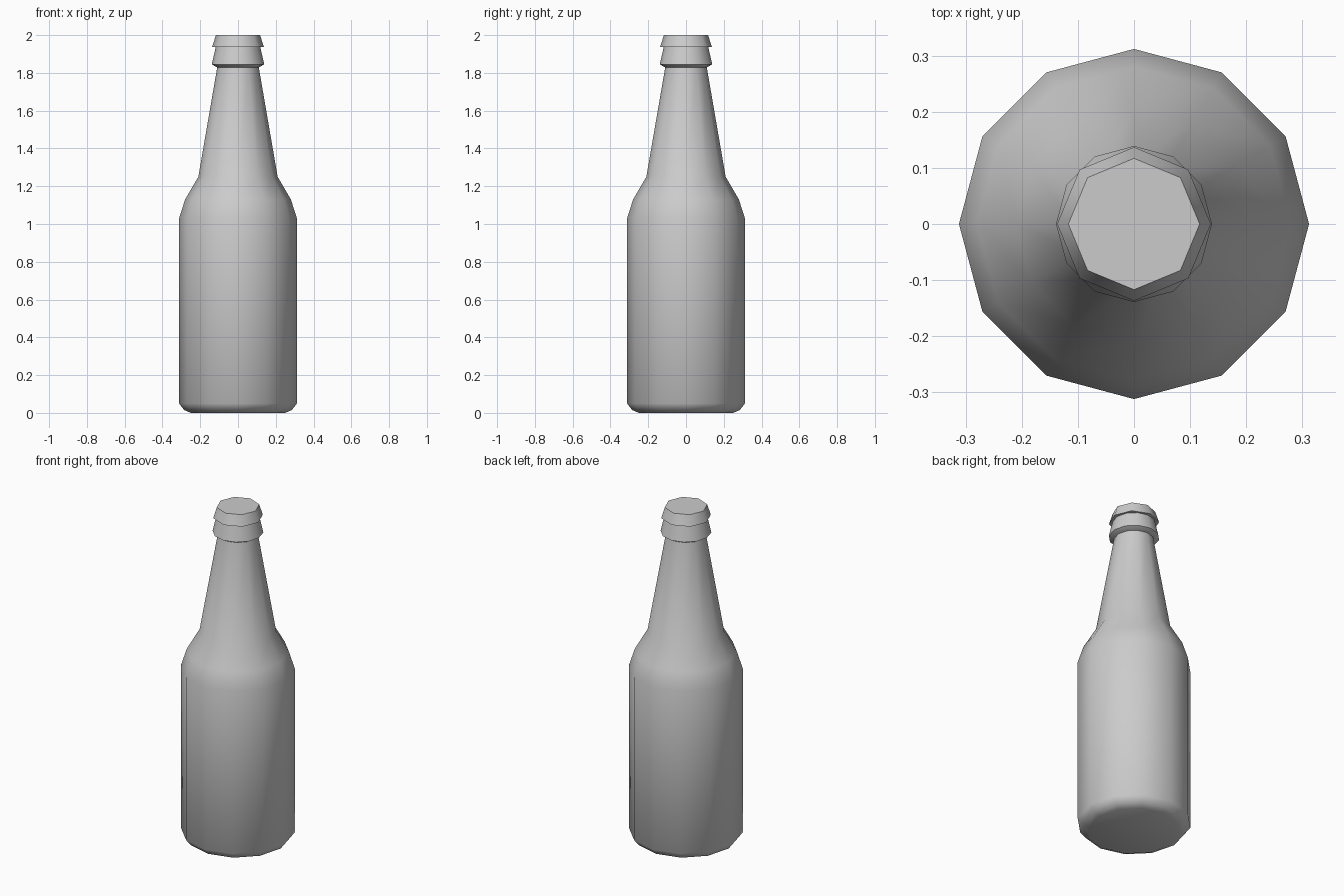
import bpy
import bmesh
import math

cube = bpy.data.objects.get("Cube")
if cube:
    bpy.data.objects.remove(cube)

# Single plain grey material
grey = bpy.data.materials.new("plain_grey")
grey.use_nodes = True
colour = (0.6, 0.6, 0.6, 1)
grey.diffuse_color = colour
grey.node_tree.nodes["Principled BSDF"].inputs["Base Color"].default_value = colour


def lathe(name, profile, sides, smooth_angle):
    """Spin a (radius, height) profile around z and close both ends."""
    bm = bmesh.new()
    rings = []
    for radius, height in profile:
        angles = [math.tau * i / sides for i in range(sides)]
        rings.append([bm.verts.new((radius * math.cos(a), radius * math.sin(a), height))
                      for a in angles])
    for low, high in zip(rings, rings[1:]):
        for i in range(sides):
            j = (i + 1) % sides
            bm.faces.new((low[i], low[j], high[j], high[i]))
    bm.faces.new(rings[0][::-1])
    bm.faces.new(rings[-1])
    mesh = bpy.data.meshes.new(name)
    bm.to_mesh(mesh)
    bm.free()
    mesh.materials.append(grey)
    obj = bpy.data.objects.new(name, mesh)
    bpy.context.collection.objects.link(obj)
    bpy.ops.object.select_all(action="DESELECT")
    obj.select_set(True)
    bpy.context.view_layer.objects.active = obj
    bpy.ops.object.shade_smooth_by_angle(angle=math.radians(smooth_angle))
    return obj


# Body, shoulder and tapering neck
lathe("bottle_body", [(0.25, 0), (0.285, 0.015), (0.312, 0.05), (0.312, 1.03),
                      (0.28, 1.13), (0.21, 1.25), (0.11, 1.83)], 12, 40)

# Flared lip ring
lathe("neck_lip", [(0.108, 1.828), (0.139, 1.845), (0.118, 1.936)], 12, 40)

# Eight-sided cap
lathe("bottle_cap", [(0.137, 1.937), (0.117, 2)], 8, 50)
